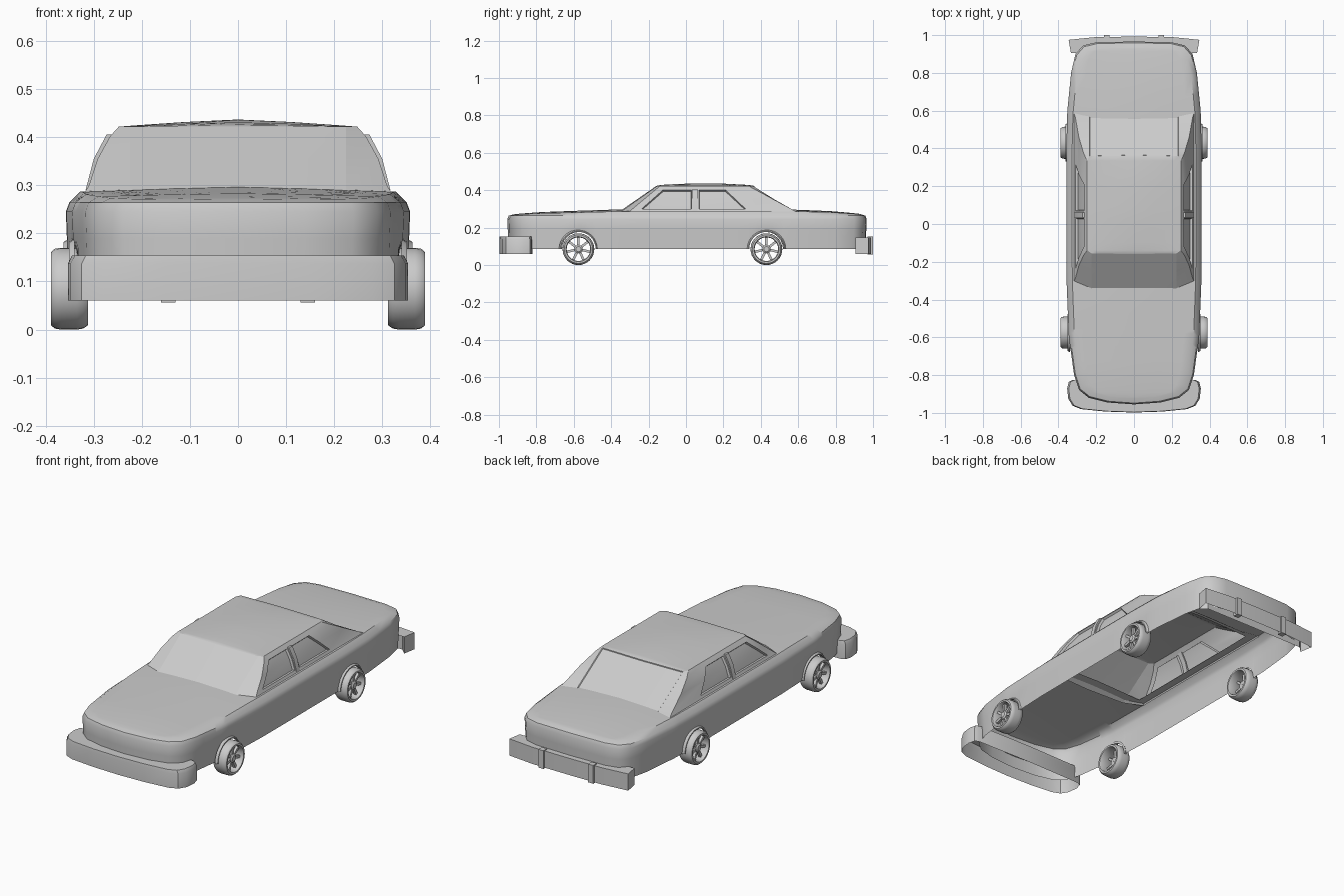
import bpy, bmesh, math
from mathutils import Matrix, Vector

if "Cube" in bpy.data.objects:
    bpy.data.objects.remove(bpy.data.objects["Cube"], do_unlink=True)

grey = bpy.data.materials.new("plain grey")
grey.use_nodes = True
COLOUR = (0.6, 0.6, 0.6, 1)
grey.diffuse_color = COLOUR
grey.node_tree.nodes["Principled BSDF"].inputs["Base Color"].default_value = COLOUR

WHEEL_YS = (-0.575, 0.43)
WHEEL_R = 0.085
ARCH_R = 0.092


def finish(name, bm, angle=35):
    mesh = bpy.data.meshes.new(name)
    bm.to_mesh(mesh)
    bm.free()
    mesh.materials.append(grey)
    obj = bpy.data.objects.new(name, mesh)
    bpy.context.collection.objects.link(obj)
    bpy.ops.object.select_all(action='DESELECT')
    obj.select_set(True)
    bpy.context.view_layer.objects.active = obj
    bpy.ops.object.shade_smooth_by_angle(angle=math.radians(angle))
    return obj


def lerp_table(table, y):
    for (y0, v0), (y1, v1) in zip(table, table[1:]):
        if y <= y1:
            return v0 + (v1 - v0) * (y - y0) / (y1 - y0)
    return table[-1][1]


def shell(rows, crown):
    """Mirrored wall through half outlines (front centre to back centre), closed by a crowned deck."""
    bm = bmesh.new()
    m = len(rows[0])
    n = 2 * m - 2
    rings = []
    for row in rows:
        mirrored = [(-x, y, z) for x, y, z in row[-2:0:-1]]
        rings.append([bm.verts.new(p) for p in row + mirrored])
    walls = {}
    for r, (a, b) in enumerate(zip(rings, rings[1:])):
        for i in range(n):
            j = (i + 1) % n
            col = i if i < m - 1 else n - 1 - i
            walls[r, col, i < m - 1] = bm.faces.new((a[i], a[j], b[j], b[i]))
    top = rings[-1]
    y0, y1 = top[0].co.y, top[m - 1].co.y
    lines = []
    for i in range(1, m - 1):
        p = top[i].co
        u = min(max((p.y - y0) / (y1 - y0), 0), 1)
        rise = crown * math.sqrt(math.sin(math.pi * u))
        inner = [bm.verts.new((p.x * f, p.y, p.z + rise * (1 - abs(f) ** 1.3)))
                 for f in (-0.85, -0.45, 0, 0.45, 0.85)]
        lines.append([top[n - i]] + inner + [top[i]])
    deck = []
    for k in range(6):
        deck.append(bm.faces.new((top[0], lines[0][k + 1], lines[0][k])))
        deck.append(bm.faces.new((lines[-1][k], lines[-1][k + 1], top[m - 1])))
        for a, b in zip(lines, lines[1:]):
            deck.append(bm.faces.new((a[k], a[k + 1], b[k + 1], b[k])))
    return bm, walls, deck


def lathe(bm, profile, centre, side, steps=32, sweep=math.tau, closed=True):
    """Revolve (x, radius) points about the x axis through centre."""
    full = sweep > 6
    rings = []
    for s in range(steps if full else steps + 1):
        a = sweep * s / steps
        rings.append([bm.verts.new((side * x, centre[0] + r * math.cos(a),
                                    centre[1] + r * math.sin(a))) for x, r in profile])
    pairs = list(zip(rings, rings[1:])) + ([(rings[-1], rings[0])] if full else [])
    count = len(profile)
    for a, b in pairs:
        for i in range(count if closed else count - 1):
            j = (i + 1) % count
            bm.faces.new((a[i], a[j], b[j], b[i]))


# Lower body: plan outline raised in rows, with the sill lifted over the wheels
plan = [(-0.955, 0), (-0.945, 0.14), (-0.92, 0.24), (-0.88, 0.29), (-0.8, 0.317),
        (-0.6, 0.345), (-0.3, 0.357), (0.4, 0.358), (0.6, 0.353), (0.8, 0.333),
        (0.9, 0.31), (0.945, 0.27), (0.962, 0.2), (0.966, 0)]
deck_z = [(-0.955, 0.27), (-0.8, 0.277), (-0.35, 0.287), (0.6, 0.287), (0.8, 0.282), (0.966, 0.272)]
ys = {p[0] for p in plan} - {-0.6, 0.4} | {-0.75, -0.4, 0, 0.25, 0.56, 0.7}
for c in WHEEL_YS:
    ys |= {c + ARCH_R * math.cos(math.pi * k / 12) for k in range(13)}
ys = sorted(ys)


def sill(y):
    lift = max(max(ARCH_R ** 2 - (y - c) ** 2, 0) for c in WHEEL_YS)
    return 0.085 + math.sqrt(lift)


def body_row(inset, height):
    return [(lerp_table(plan, y) * (1 - inset / 0.355), y * (1 - inset / 0.96), height(y)) for y in ys]


body_rows = [body_row(0.006, sill), body_row(0.002, lambda y: 0.19),
             body_row(0, lambda y: 0.245), body_row(0.007, lambda y: 0.264),
             body_row(0.03, lambda y: lerp_table(deck_z, y))]
bm, walls, deck = shell(body_rows, 0.012)
# Open the deck below the cabin
hidden = [f for f in deck if abs(f.calc_center_median().x) < 0.27
          and -0.3 < f.calc_center_median().y < 0.56]
bmesh.ops.delete(bm, geom=hidden, context='FACES')
finish("lower_body", bm)

# Cabin: columns lean from belt line to roof, glass is recessed
columns = [(-0.365, -0.16), (-0.355, -0.155), (-0.31, -0.14), (-0.26, -0.1), (0.03, 0.03),
           (0.07, 0.07), (0.34, 0.19), (0.60, 0.335), (0.585, 0.36), (0.59, 0.365)]
cabin_rows = []
for z, half in ((0.28, 0.322), (0.30, 0.31), (0.355, 0.292), (0.402, 0.266), (0.422, 0.248)):
    t = (z - 0.28) / 0.142
    row = []
    for i, (low, high) in enumerate(columns):
        x = {0: 0, 1: 0.225, 8: 0.235, 9: 0}.get(i, half)
        row.append((x, low + (high - low) * t, z))
    cabin_rows.append(row)
bm, walls, deck = shell(cabin_rows, 0.015)


def recess(cols, rows, sides, frame, depth):
    faces = [walls[r, c, s] for r in rows for c in cols for s in sides]
    bmesh.ops.inset_region(bm, faces=faces, thickness=frame, depth=-depth, use_even_offset=True)


for end in (0, 8):
    recess([end], (0, 1, 2, 3), (True, False), 0.003, 0.004)
for window in (3, 5):
    for s in (True, False):
        recess([window], (1, 2), [s], 0.003, 0.012)
finish("cabin", bm, 30)

# Door pillars standing proud between the side windows
for side, label in ((1, "left"), (-1, "right")):
    bm = bmesh.new()
    strips = []
    for x, z in ((0.314, 0.29), (0.297, 0.355), (0.27, 0.406)):
        strips.append([bm.verts.new((side * (x + dx), y, z))
                       for dx, y in ((-0.012, 0.035), (0.003, 0.035), (0.003, 0.062), (-0.012, 0.062))])
    for a, b in zip(strips, strips[1:]):
        for i in range(4):
            bm.faces.new((a[i], a[(i + 1) % 4], b[(i + 1) % 4], b[i]))
    bm.faces.new(strips[0])
    bm.faces.new(strips[-1])
    bmesh.ops.recalc_face_normals(bm, faces=bm.faces)
    finish(label + "_door_pillar", bm)


# Bumpers
def bumper(name, outline, levels):
    mid = sum(y for x, y in outline) / len(outline)
    rows = [[(x * s, mid + (y - mid) * s, z) for x, y in outline] for z, s in levels]
    bm, walls, deck = shell(rows, 0)
    finish(name, bm)


bumper("front_bumper",
       [(0, -0.998), (0.15, -0.993), (0.28, -0.98), (0.325, -0.962), (0.348, -0.925),
        (0.354, -0.87), (0.345, -0.835), (0.325, -0.825), (0, -0.82)],
       [(0.06, 1), (0.137, 1), (0.154, 0.975)])
bumper("rear_bumper",
       [(0, 0.94), (0.3, 0.938), (0.334, 0.905), (0.346, 0.975), (0.2, 0.99), (0, 0.992)],
       [(0.06, 1), (0.148, 1)])
for side, label in ((1, "left"), (-1, "right")):
    bm = bmesh.new()
    bmesh.ops.create_cube(bm, size=1, matrix=Matrix.Translation((side * 0.145, 0.985, 0.104))
                          @ Matrix.Diagonal((0.03, 0.03, 0.096, 1)))
    finish(label + "_bumper_guard", bm)

# Wheels with spokes, and the lips of the wheel arches
tyre = [(0.312, 0.066), (0.312, 0.076), (0.322, 0.083), (0.335, WHEEL_R), (0.368, WHEEL_R),
        (0.381, 0.083), (0.389, 0.076), (0.389, 0.067), (0.382, 0.063), (0.318, 0.063)]
hub = [(0.35, 0.001), (0.35, 0.022), (0.374, 0.022), (0.38, 0.014), (0.38, 0.001)]
lip = [(0, ARCH_R), (0.012, ARCH_R), (0.012, 0.097), (0, 0.104)]
SPOKES = 7
for c, end in zip(WHEEL_YS, ("front", "rear")):
    for side, label in ((1, "left"), (-1, "right")):
        centre = (c, WHEEL_R)
        bm = bmesh.new()
        lathe(bm, tyre, centre, side)
        lathe(bm, hub, centre, side)
        for k in range(SPOKES):
            turn = Matrix.Rotation(math.tau * k / SPOKES, 4, 'X')
            place = Matrix.Translation((side * 0.365, c, WHEEL_R)) @ turn
            box = Matrix.Translation((0, 0, 0.042)) @ Matrix.Diagonal((0.014, 0.013, 0.048, 1))
            bmesh.ops.create_cube(bm, size=1, matrix=place @ box)
        bmesh.ops.recalc_face_normals(bm, faces=bm.faces)
        finish(f"{end}_{label}_wheel", bm)

        bm = bmesh.new()
        wall = lerp_table(plan, c) - 0.006
        lathe(bm, [(wall + x, r) for x, r in lip], centre, side, 16, math.pi)
        bmesh.ops.recalc_face_normals(bm, faces=bm.faces)
        finish(f"{end}_{label}_arch_lip", bm)
